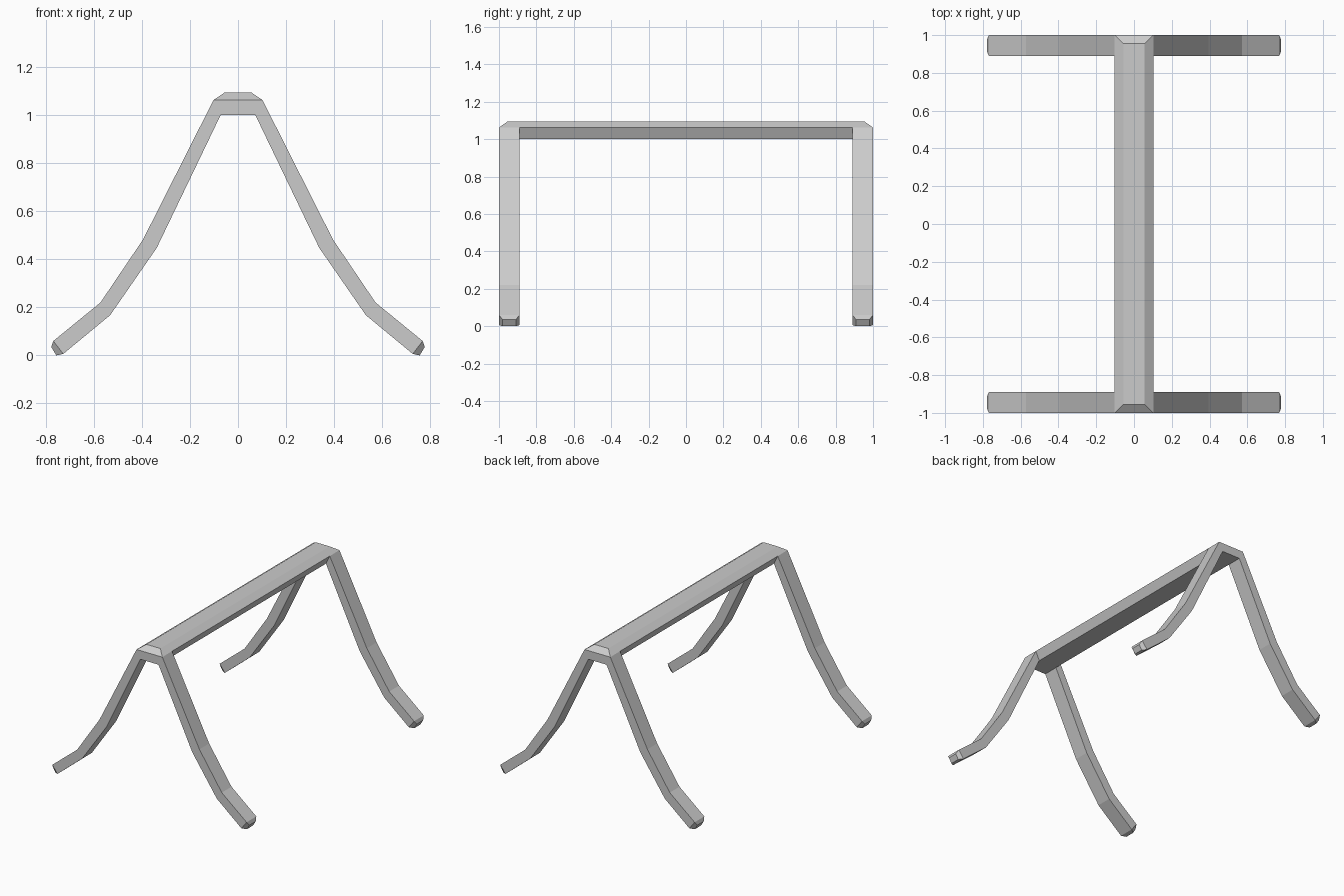
import bpy

if "Cube" in bpy.data.objects:
    bpy.data.objects.remove(bpy.data.objects["Cube"])


def make_part(name, faces):
    """Build a quarter part from coordinate polygons, mirrored in x and y."""
    verts, index, polys = [], {}, []
    for face in faces:
        poly = []
        for co in face:
            if co not in index:
                index[co] = len(verts)
                verts.append(co)
            poly.append(index[co])
        polys.append(poly)
    mesh = bpy.data.meshes.new(name)
    mesh.from_pydata(verts, [], polys)
    ob = bpy.data.objects.new(name, mesh)
    bpy.context.collection.objects.link(ob)
    mod = ob.modifiers.new("mirror", 'MIRROR')
    mod.use_axis = (True, True, False)
    return ob


TOP, EDGE, BOT = 1.094, 1.062, 1.0     # beam heights
XT, XE, XB = 0.055, 0.102, 0.072       # beam half widths at those heights
YT, YI, YO = 0.955, 0.89, 1.0          # top end, leg inner side, leg outer side

# Ridge beam with chamfered top, left open where the legs join
make_part("ridge_beam", [
    [(0, 0, TOP), (XT, 0, TOP), (XT, YT, TOP), (0, YT, TOP)],
    [(XT, 0, TOP), (XE, 0, EDGE), (XE, YI, EDGE), (XE, YO, EDGE), (XT, YT, TOP)],
    [(XT, YT, TOP), (XE, YO, EDGE), (0, YO, EDGE), (0, YT, TOP)],
    [(0, YO, EDGE), (XE, YO, EDGE), (XB, YO, BOT), (0, YO, BOT)],
    [(XE, 0, EDGE), (XB, 0, BOT), (XB, YI, BOT), (XE, YI, EDGE)],
    [(XB, 0, BOT), (0, 0, BOT), (0, YO, BOT), (XB, YO, BOT), (XB, YI, BOT)],
])

# Bent legs: (outer xz, inner xz, inset in y) per section, last one is the foot tip
sections = [
    ((XE, EDGE), (XB, BOT), 0),
    ((0.395, 0.482), (0.338, 0.447), 0),
    ((0.572, 0.22), (0.532, 0.167), 0),
    ((0.768, 0.06), (0.727, 0.006), 0),
    ((0.777, 0.035), (0.756, 0.0), 0.02),
]
rings = [[(o[0], YO - d, o[1]), (o[0], YI + d, o[1]),
          (i[0], YI + d, i[1]), (i[0], YO - d, i[1])] for o, i, d in sections]
leg_faces = [[a[j], a[(j + 1) % 4], b[(j + 1) % 4], b[j]]
             for a, b in zip(rings, rings[1:]) for j in range(4)]
leg_faces.append(rings[-1])
make_part("legs", leg_faces)
